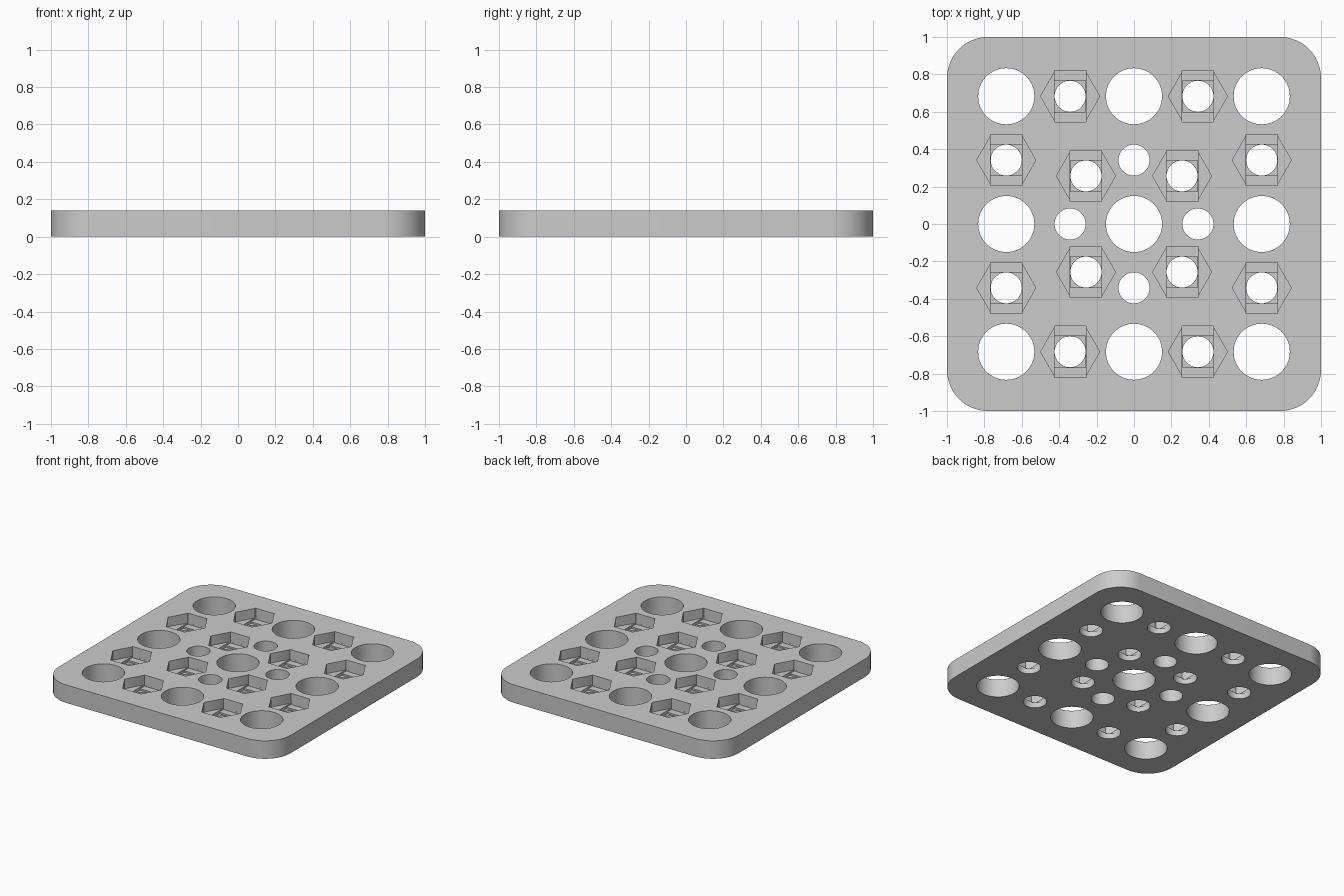
import bpy, bmesh, math

cube = bpy.data.objects.get("Cube")
if cube:
    bpy.data.objects.remove(cube, do_unlink=True)

THICK, TOP = 0.14, 0.2
PITCH, HALF, INNER = 0.683, 0.3415, 0.257

grey = bpy.data.materials.new("plain grey")
grey.use_nodes = True
colour = (0.6, 0.6, 0.6, 1)
grey.diffuse_color = colour
grey.node_tree.nodes["Principled BSDF"].inputs["Base Color"].default_value = colour


def ring(sides, radius):
    return [(radius * math.cos(math.tau * i / sides), radius * math.sin(math.tau * i / sides))
            for i in range(sides)]


def rect(w, h):
    return [(-w, -h), (w, -h), (w, h), (-w, h)]


def prisms(name, items, z0, z1):
    """One object of upright prisms, from (profile, centre) pairs."""
    bm = bmesh.new()
    for profile, (cx, cy) in items:
        low = [bm.verts.new((cx + x, cy + y, z0)) for x, y in profile]
        high = [bm.verts.new((cx + x, cy + y, z1)) for x, y in profile]
        bm.faces.new(low[::-1])
        bm.faces.new(high)
        n = len(low)
        for i in range(n):
            j = (i + 1) % n
            bm.faces.new((low[i], low[j], high[j], high[i]))
    mesh = bpy.data.meshes.new(name)
    bm.to_mesh(mesh)
    bm.free()
    obj = bpy.data.objects.new(name, mesh)
    bpy.context.collection.objects.link(obj)
    return obj


# Plate outline with rounded corners
radius, steps = 0.22, 12
outline = []
for k, (sx, sy) in enumerate([(1, 1), (-1, 1), (-1, -1), (1, -1)]):
    for i in range(steps + 1):
        a = math.pi / 2 * (k + i / steps)
        outline.append((sx * (1 - radius) + radius * math.cos(a),
                        sy * (1 - radius) + radius * math.sin(a)))
plate = prisms("mounting_plate", [(outline, (0, 0))], 0, THICK)
plate.data.materials.append(grey)

# Hole positions
signs = [(sx, sy) for sx in (-1, 1) for sy in (-1, 1)]
large = [(PITCH * i, PITCH * j) for i in (-1, 0, 1) for j in (-1, 0, 1)]
small = [(HALF, 0), (-HALF, 0), (0, HALF), (0, -HALF)]
nuts = [(sx * x, sy * y) for sx, sy in signs
        for x, y in ((HALF, PITCH), (PITCH, HALF), (INNER, INNER))]

# Through holes, then hexagonal nut pockets stepping down via a slot and a square
bolt = ring(48, 0.083)
through = [(ring(64, 0.15), c) for c in large] + [(bolt, c) for c in small + nuts]
cutters = [
    prisms("hole_cutter", through, -0.1, TOP),
    prisms("hex_cutter", [(ring(6, 0.158), c) for c in nuts], 0.065, TOP),
    prisms("slot_cutter", [(rect(0.084, 0.1365), c) for c in nuts], 0.053, TOP),
    prisms("square_cutter", [(rect(0.0835, 0.0835), c) for c in nuts], 0.041, TOP),
]
for cutter in cutters:
    mod = plate.modifiers.new(cutter.name, "BOOLEAN")
    mod.operation = "DIFFERENCE"
    mod.solver = "EXACT"
    mod.object = cutter

# Keep the cut result and drop the cutters
graph = bpy.context.evaluated_depsgraph_get()
result = bpy.data.meshes.new_from_object(plate.evaluated_get(graph))
plate.modifiers.clear()
plate.data = result
for cutter in cutters:
    bpy.data.objects.remove(cutter, do_unlink=True)

bpy.ops.object.select_all(action="DESELECT")
plate.select_set(True)
bpy.context.view_layer.objects.active = plate
bpy.ops.object.shade_smooth_by_angle(angle=math.radians(30))
